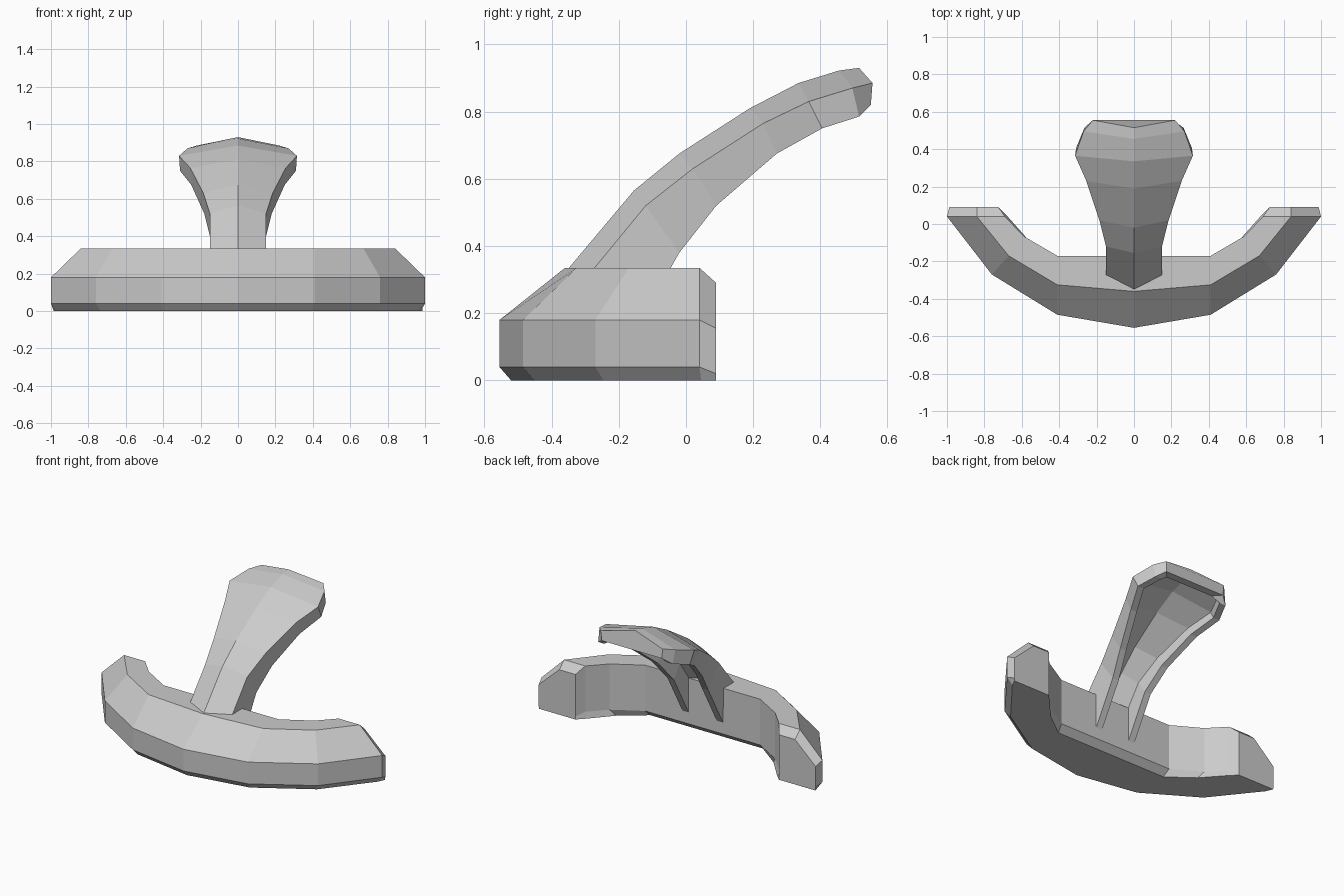
import bpy
import bmesh

cube = bpy.data.objects.get("Cube")
if cube:
    bpy.data.objects.remove(cube, do_unlink=True)

grey = bpy.data.materials.new("plain grey")
grey.use_nodes = True
colour = (0.6, 0.6, 0.6, 1)
grey.diffuse_color = colour
grey.node_tree.nodes["Principled BSDF"].inputs["Base Color"].default_value = colour


def finish(name, bm):
    bmesh.ops.recalc_face_normals(bm, faces=bm.faces)
    mesh = bpy.data.meshes.new(name)
    bm.to_mesh(mesh)
    bm.free()
    mesh.materials.append(grey)
    obj = bpy.data.objects.new(name, mesh)
    bpy.context.collection.objects.link(obj)
    return obj


def bridge(bm, rings):
    """Skin consecutive closed rings of vertices with quads."""
    for a, b in zip(rings, rings[1:]):
        n = len(a)
        for i in range(n):
            j = (i + 1) % n
            bm.faces.new((a[i], a[j], b[j], b[i]))


# Curved base bar: plan outlines (x, y) from the middle to the tip
top_z, mid_z, low_z = 0.335, 0.18, 0.04
outer = [(0, -0.555), (0.41, -0.485), (0.76, -0.27), (1.0, 0.04)]
crest = [(0, -0.36), (0.41, -0.325), (0.67, -0.17), (0.84, 0.04)]
inner = [(0, -0.17), (0.41, -0.17), (0.59, -0.065), (0.69, 0.04)]
sole = [(0, -0.52), (0.4, -0.45), (0.735, -0.245), (0.965, 0.045)]
sole_in = [(0, -0.21), (0.4, -0.21), (0.56, -0.09), (0.68, 0.045)]

half = []
for o, c, i, s, si in zip(outer, crest, inner, sole, sole_in):
    half.append([(*s, 0), (*o, low_z), (*o, mid_z), (*c, top_z),
                 (*i, top_z), (*i, low_z), (*si, 0)])
# Bevelled tip
back = 0.09
half.append([(0.985, back, 0), (0.987, back, 0.02), (0.987, back, 0.155),
             (0.84, back, 0.29), (0.725, back, 0.29), (0.725, back, 0.02),
             (0.725, back, 0)])

bm = bmesh.new()
sections = [[(-x, y, z) for x, y, z in s] for s in reversed(half[1:])] + half
rings = [[bm.verts.new(p) for p in s] for s in sections]
bridge(bm, rings)
bm.faces.new(rings[0])
bm.faces.new(rings[-1])
finish("curved_base", bm)

# Swept arm, hollow below: half width, then (y, z) of ridge, edge and skirt
stations = [
    (0.15, (-0.42, 0.25), (-0.35, 0.24), (-0.2, 0.06)),
    (0.15, (-0.155, 0.565), (-0.12, 0.52), (-0.02, 0.38)),
    (0.185, (-0.02, 0.675), (0.02, 0.63), (0.09, 0.52)),
    (0.255, (0.19, 0.81), (0.23, 0.765), (0.27, 0.675)),
    (0.315, (0.335, 0.885), (0.365, 0.83), (0.405, 0.75)),
    (0.27, (0.455, 0.922), (0.495, 0.87), (0.515, 0.785)),
    (0.22, (0.515, 0.93), (0.555, 0.885), (0.55, 0.82)),
]
wall, depth = 0.05, 0.4
bm = bmesh.new()
rings = []
for k, (w, ridge, edge, skirt) in enumerate(stations):
    pull = wall if k == len(stations) - 1 else 0
    drop = [(s - e) * depth for s, e in zip(skirt, edge)]
    wi = w - wall
    side = [(w, *edge), (w - 0.005, *skirt), (wi, skirt[0] - pull, skirt[1]),
            (wi, edge[0] + drop[0] - pull, edge[1] + drop[1])]
    under = (0, ridge[0] + drop[0] - pull, ridge[1] + drop[1])
    mirrored = [(-x, y, z) for x, y, z in reversed(side)]
    ring = [(0, *ridge)] + side + [under] + mirrored
    rings.append([bm.verts.new(p) for p in ring])
bridge(bm, rings)
# End wall of the arm: outside, rim and inside
end = rings[-1]
for ids in ((0, 1, 2, 8, 9), (2, 3, 7, 8), (3, 4, 5, 6, 7)):
    bm.faces.new([end[i] for i in ids])
# Root of the arm, buried in the base
root = rings[0]
for ids in ((0, 1, 4, 5), (1, 2, 3, 4), (0, 5, 6, 9), (9, 6, 7, 8)):
    bm.faces.new([root[i] for i in ids])
finish("swept_arm", bm)
